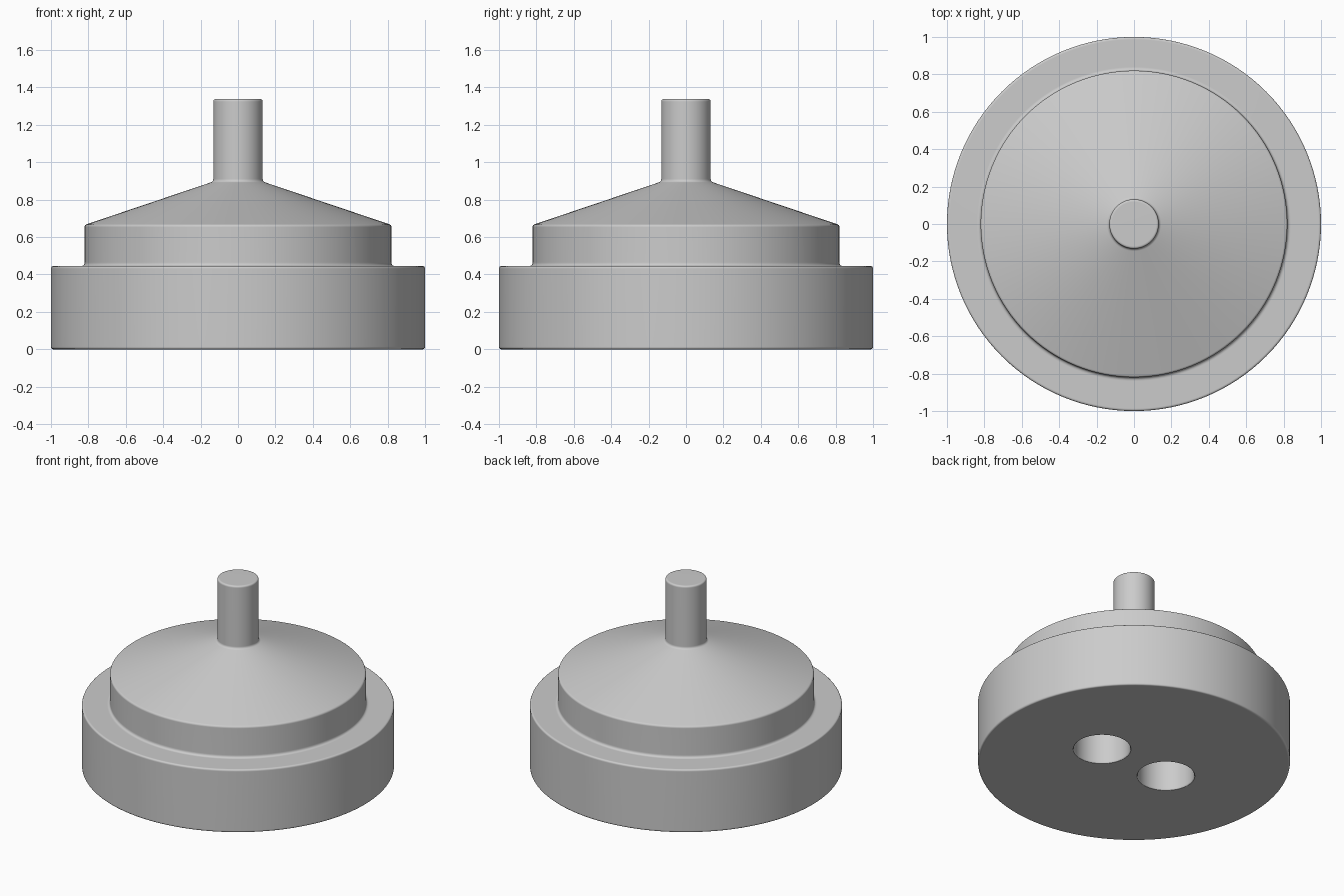
import bpy, bmesh, math
from mathutils import Vector

if "Cube" in bpy.data.objects:
    bpy.data.objects.remove(bpy.data.objects["Cube"])

SIDES = 128


def rounded(profile, steps=5):
    """Round each (radius, z, fillet) corner of a profile."""
    pts = []
    for i, (x, z, f) in enumerate(profile):
        p = Vector((x, 0, z))
        if f == 0:
            pts.append(p)
            continue
        a = Vector((profile[i - 1][0], 0, profile[i - 1][1]))
        b = Vector((profile[i + 1][0], 0, profile[i + 1][1]))
        a = p + (a - p).normalized() * f
        b = p + (b - p).normalized() * f
        for k in range(steps + 1):
            t = k / steps
            pts.append(a * (1 - t) ** 2 + p * 2 * t * (1 - t) + b * t * t)
    return pts


def lathe(name, profile, location=(0, 0, 0)):
    """Spin a profile around z into a closed solid."""
    bm = bmesh.new()
    verts = [bm.verts.new(p) for p in rounded(profile)]
    edges = [bm.edges.new(pair) for pair in zip(verts, verts[1:])]
    bmesh.ops.spin(bm, geom=verts + edges, cent=(0, 0, 0), axis=(0, 0, 1),
                   angle=math.tau, steps=SIDES)
    bmesh.ops.remove_doubles(bm, verts=bm.verts, dist=1e-5)
    bmesh.ops.recalc_face_normals(bm, faces=bm.faces)
    mesh = bpy.data.meshes.new(name)
    bm.to_mesh(mesh)
    bm.free()
    obj = bpy.data.objects.new(name, mesh)
    obj.location = location
    bpy.context.collection.objects.link(obj)
    return obj


# Wide base, narrower step, conical shoulder and shaft
body = lathe("stepped_body", [
    (0, 0, 0), (1, 0, 0.014), (1, 0.445, 0.014), (0.82, 0.445, 0.02),
    (0.82, 0.665, 0.012), (0.132, 0.897, 0.014), (0.132, 1.338, 0.014),
    (0, 1.338, 0)])

grey = bpy.data.materials.new("plain_grey")
grey.diffuse_color = (0.6, 0.6, 0.6, 1)
grey.use_nodes = True
grey.node_tree.nodes["Principled BSDF"].inputs["Base Color"].default_value = grey.diffuse_color
body.data.materials.append(grey)

# Two blind holes with rounded rims in the underside
bpy.context.view_layer.objects.active = body
body.select_set(True)
for x in (-0.267, 0.267):
    cutter = lathe("hole_cutter", [
        (0, -0.05, 0), (0.196, -0.05, 0), (0.196, -0.002, 0),
        (0.18, -0.002, 0.014), (0.18, 0.4, 0), (0, 0.4, 0)], (x, 0, 0))
    cutter.hide_render = True
    cutter.data.materials.append(grey)
    cut = body.modifiers.new("hole", 'BOOLEAN')
    cut.operation = 'DIFFERENCE'
    cut.solver = 'EXACT'
    cut.object = cutter
    bpy.ops.object.modifier_apply(modifier=cut.name)
    bpy.data.objects.remove(cutter)

# Smooth round walls, flat ends
bpy.ops.object.shade_smooth_by_angle(angle=math.radians(30))
weighted = body.modifiers.new("flat_ends", 'WEIGHTED_NORMAL')
weighted.keep_sharp = True
